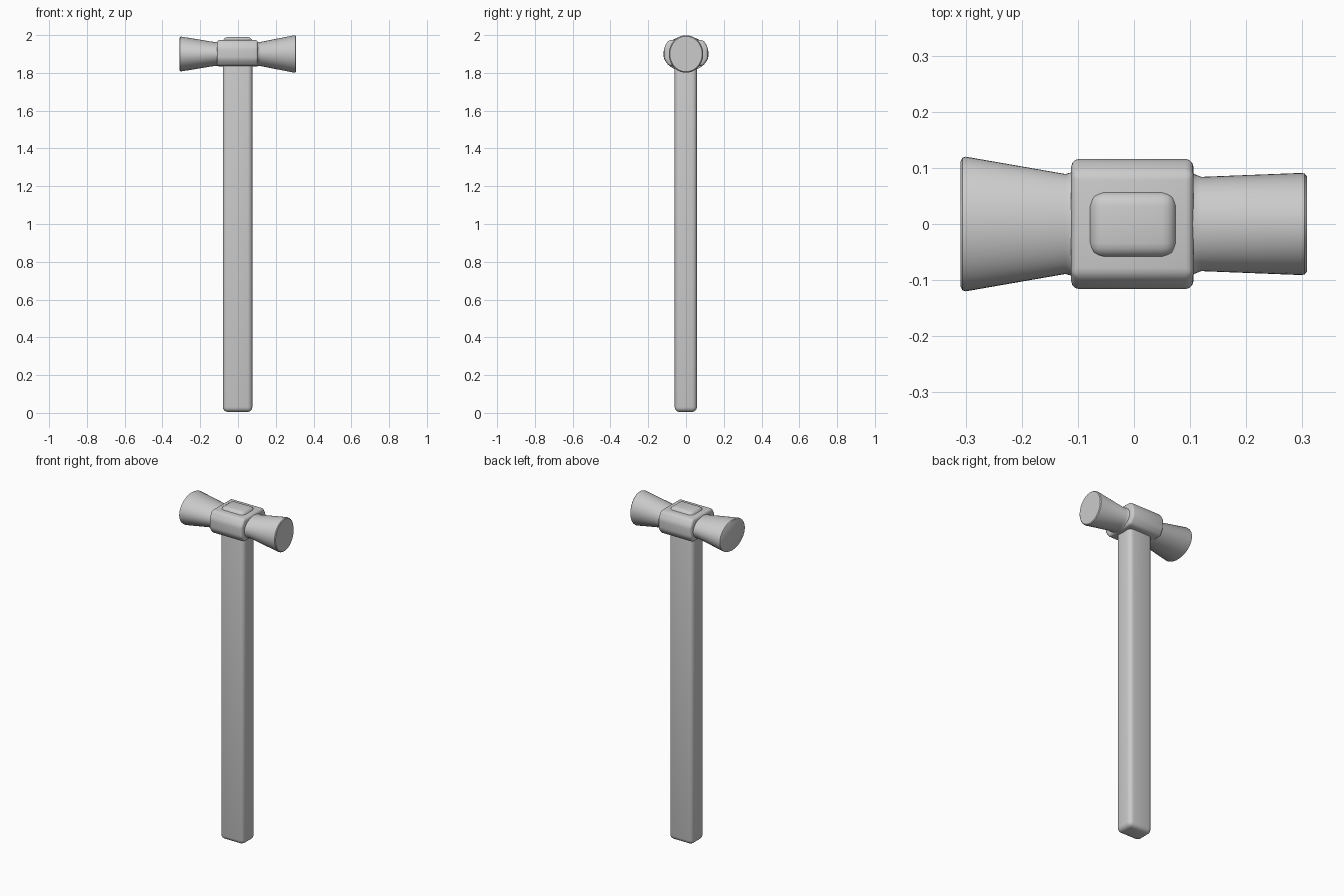
import bpy, bmesh, math

if "Cube" in bpy.data.objects:
    bpy.data.objects.remove(bpy.data.objects["Cube"])


def finish(name, bm, angle=35):
    bmesh.ops.recalc_face_normals(bm, faces=bm.faces)
    me = bpy.data.meshes.new(name)
    bm.to_mesh(me)
    bm.free()
    ob = bpy.data.objects.new(name, me)
    bpy.context.collection.objects.link(ob)
    bpy.ops.object.select_all(action='DESELECT')
    ob.select_set(True)
    bpy.context.view_layer.objects.active = ob
    bpy.ops.object.shade_smooth_by_angle(angle=math.radians(angle))
    return ob


def prism(bm, profile, axis, lo, hi):
    # Extrude a 2D profile along x or z
    rings = []
    for t in (lo, hi):
        rings.append([bm.verts.new((t, a, b) if axis == 'x' else (a, b, t))
                      for a, b in profile])
    n = len(profile)
    for i in range(n):
        j = (i + 1) % n
        bm.faces.new((rings[0][i], rings[0][j], rings[1][j], rings[1][i]))
    bm.faces.new(rings[0])
    bm.faces.new(rings[1])


def bevel_all(bm, width, segments):
    bmesh.ops.bevel(bm, geom=bm.edges[:], offset=width, segments=segments,
                    profile=0.5, affect='EDGES', clamp_overlap=True)


def loft(name, rings, sides=48):
    # Elliptical rings along x: (x, y radius, z radius)
    bm = bmesh.new()
    loops = []
    for x, ry, rz in rings:
        loops.append([bm.verts.new((x, ry * math.cos(2 * math.pi * k / sides),
                                    1.9 + rz * math.sin(2 * math.pi * k / sides)))
                      for k in range(sides)])
    for a, b in zip(loops, loops[1:]):
        for k in range(sides):
            j = (k + 1) % sides
            bm.faces.new((a[k], a[j], b[j], b[k]))
    bm.faces.new(loops[0])
    bm.faces.new(loops[-1])
    return finish(name, bm)


# Handle, a rounded rectangular bar that pokes out above the head
bm = bmesh.new()
prism(bm, [(-.08, -.06), (.076, -.06), (.076, .058), (-.08, .058)], 'z', 0.005, 1.99)
bevel_all(bm, .026, 4)
finish("handle", bm, 50)

# Central block (eye) of the head, with chamfered cross-section
bm = bmesh.new()
prism(bm, [(-.09, 1.836), (.09, 1.836), (.116, 1.872), (.116, 1.935),
           (.092, 1.974), (-.092, 1.974), (-.116, 1.935), (-.116, 1.872)],
      'x', -.112, .106)
bevel_all(bm, .014, 3)
finish("head_block", bm, 50)

# Flared striking ends
loft("left_face", [(-.06, .105, .066), (-.1, .104, .066), (-.109, .093, .063),
                   (-.122, .089, .063), (-.3, .12, .092), (-.306, .118, .091),
                   (-.309, .112, .087)])
loft("right_face", [(.06, .105, .066), (.098, .1, .066), (.107, .089, .064),
                    (.12, .084, .064), (.298, .091, .099), (.304, .09, .098),
                    (.308, .085, .094)])
